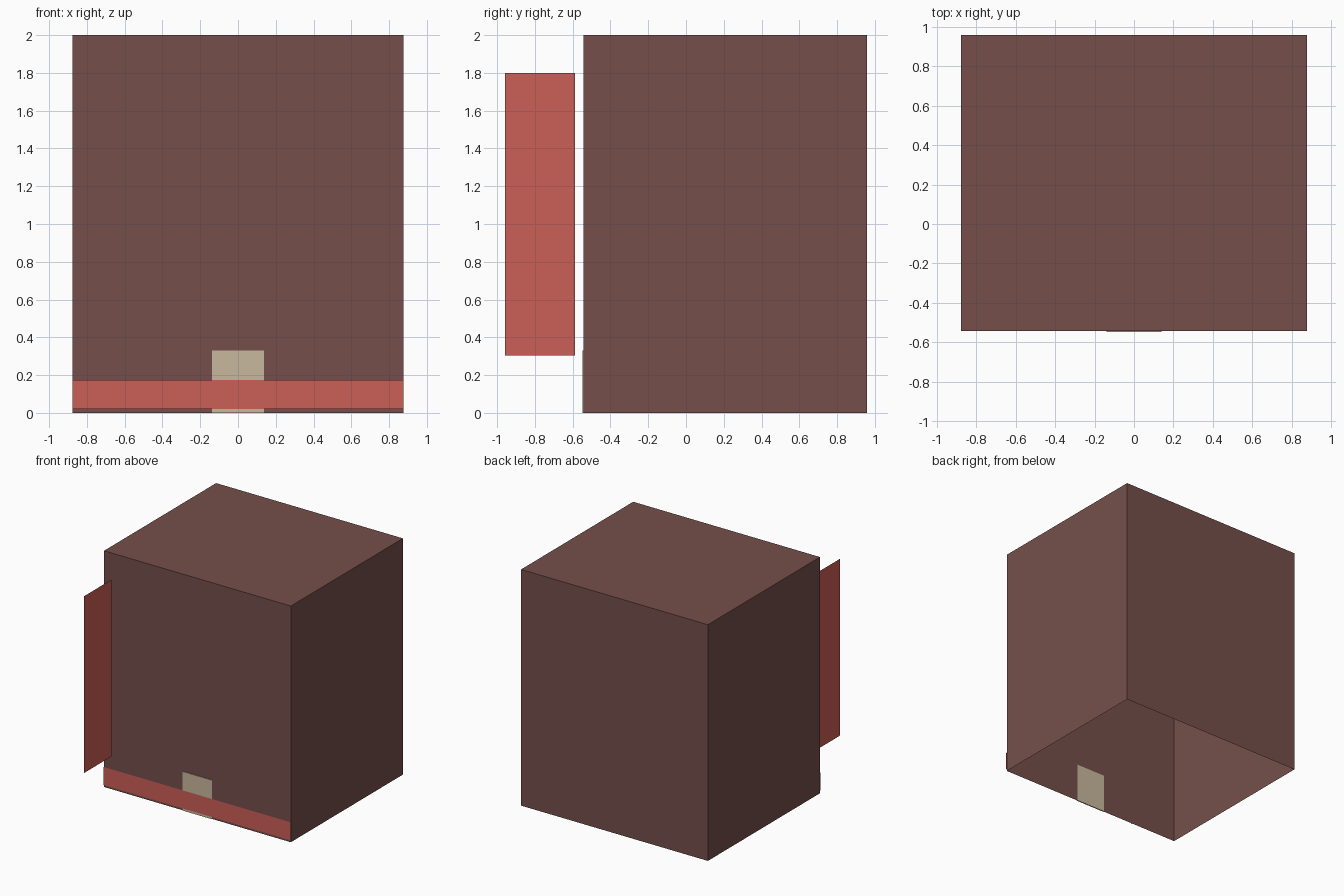
import bpy, bmesh

if "Cube" in bpy.data.objects:
    bpy.data.objects.remove(bpy.data.objects["Cube"])


def material(name, rgb):
    m = bpy.data.materials.new(name)
    m.diffuse_color = (*rgb, 1)
    m.use_nodes = True
    m.node_tree.nodes["Principled BSDF"].inputs["Base Color"].default_value = m.diffuse_color
    return m


brown = material("brown wall", (0.178, 0.078, 0.070))
red = material("red sign", (0.597, 0.112, 0.095))
tan = material("tan door", (0.584, 0.485, 0.337))


def finish(name, bm, mat):
    me = bpy.data.meshes.new(name)
    bm.to_mesh(me)
    bm.free()
    me.materials.append(mat)
    ob = bpy.data.objects.new(name, me)
    bpy.context.collection.objects.link(ob)
    return ob


def box(name, lo, hi, mat, open_bottom=False):
    bm = bmesh.new()
    bmesh.ops.create_cube(bm, size=1)
    for v in bm.verts:
        v.co = [a + (c + 0.5) * (b - a) for a, b, c in zip(lo, hi, v.co)]
    if open_bottom:
        bm.normal_update()
        under = [f for f in bm.faces if f.normal.z < -0.5]
        bmesh.ops.delete(bm, geom=under, context='FACES_ONLY')
    return finish(name, bm, mat)


def sheet(name, corners, mat):
    bm = bmesh.new()
    bm.faces.new([bm.verts.new(c) for c in corners])
    return finish(name, bm, mat)


W, FRONT, BACK = 0.875, -0.543, 0.957

# Building shell, open underneath
box("building", (-W, FRONT, 0), (W, BACK, 2), brown, open_bottom=True)

# Thin door slab set through the front wall
box("door", (-0.138, FRONT - 0.005, 0), (0.138, FRONT + 0.004, 0.33), tan)

# Flat banner strip across the front
y = FRONT - 0.008
sheet("front_strip", [(-W, y, 0.02), (W, y, 0.02), (W, y, 0.173), (-W, y, 0.173)], red)

# Flat sign projecting forward near the left corner
x = -0.773
sheet("hanging_sign", [(x, -0.957, 0.303), (x, -0.587, 0.303),
                       (x, -0.587, 1.8), (x, -0.957, 1.8)], red)
